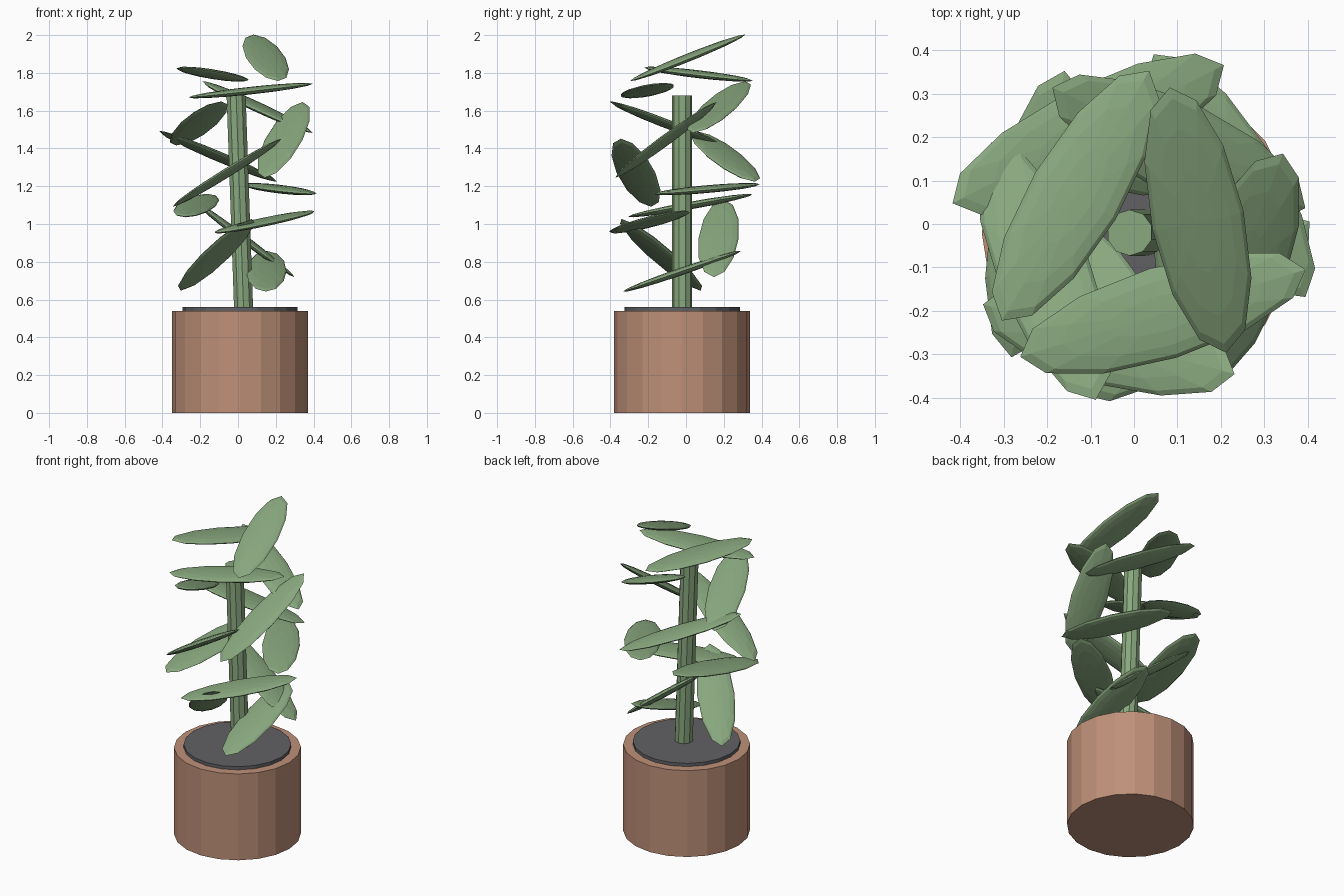
import bpy
from math import radians, sin, cos, pi

if "Cube" in bpy.data.objects:
    bpy.data.objects.remove(bpy.data.objects["Cube"])

CX, CY = 0.01, -0.02


def material(name, rgb):
    m = bpy.data.materials.new(name)
    m.diffuse_color = (*rgb, 1)
    m.use_nodes = True
    m.node_tree.nodes["Principled BSDF"].inputs["Base Color"].default_value = m.diffuse_color
    return m


clay = material("clay", (0.52, 0.28, 0.19))
earth = material("earth", (0.12, 0.12, 0.13))
green = material("leaf_green", (0.25, 0.39, 0.21))


def finish(name, mat):
    ob = bpy.context.object
    ob.name = name
    ob.data.materials.append(mat)
    return ob


def cylinder(name, sides, r, z0, z1, mat, tilt=0):
    bpy.ops.mesh.primitive_cylinder_add(
        vertices=sides, radius=r, depth=z1 - z0,
        location=(CX, CY, (z0 + z1) / 2), rotation=(0, tilt, 0))
    return finish(name, mat)


# Pot, soil and slightly leaning stem
cylinder("pot", 20, 0.36, 0, 0.54, clay)
cylinder("soil", 20, 0.305, 0.53, 0.56, earth)
cylinder("stem", 10, 0.053, 0.54, 1.68, green, radians(-2))

# Leaves spiral up the stem by the golden angle, each lying along the tangent:
# (upward pitch in degrees, half length), bottom to top
leaves = [(19, .33), (34, .34), (37, .34), (10, .335), (-10, .34), (4.5, .33),
          (31, .35), (21, .375), (35, .35), (20, .34), (23, .35), (6, .345),
          (-0.0 + 6, .335), (21.5, .335)]
n = len(leaves) - 1
for i, (pitch, length) in enumerate(leaves):
    a = radians(-0.5 - 137.5 * i)
    r = 0.14 + 0.115 * sin(pi * i / n)
    bpy.ops.mesh.primitive_uv_sphere_add(
        segments=12, ring_count=8, radius=1,
        location=(CX + r * cos(a), CY + r * sin(a), 0.75 + 1.13 * i / n),
        rotation=(radians(pitch), 0, a))
    leaf = finish(f"leaf_{i + 1}", green)
    leaf.scale = (0.107, length, 0.02)
